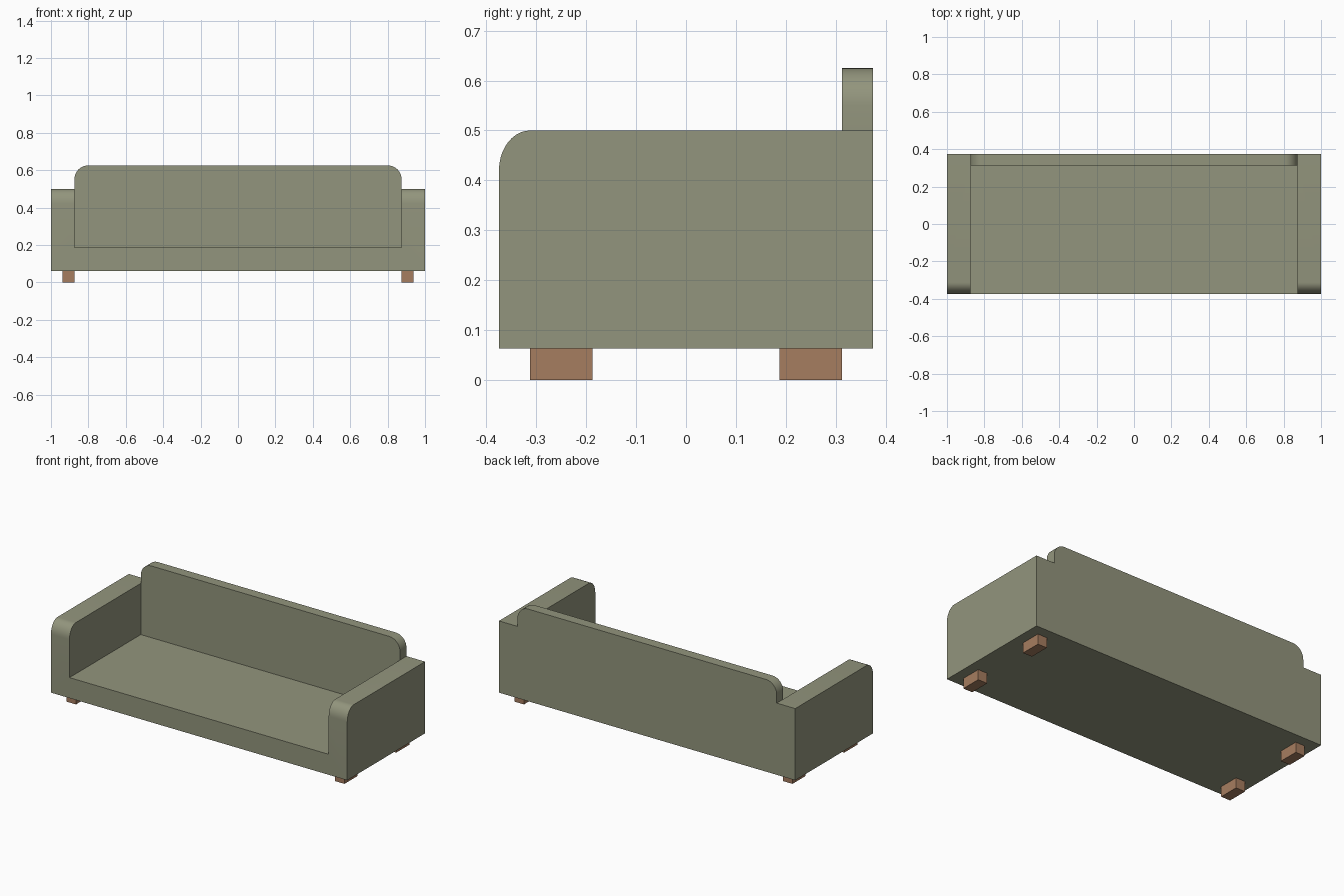
import bpy, bmesh, math
from mathutils import Vector

if "Cube" in bpy.data.objects:
    bpy.data.objects.remove(bpy.data.objects["Cube"])


def material(name, rgb):
    m = bpy.data.materials.new(name)
    m.diffuse_color = (*rgb, 1)
    m.use_nodes = True
    m.node_tree.nodes["Principled BSDF"].inputs["Base Color"].default_value = m.diffuse_color
    return m


fabric = material("olive_fabric", (0.29, 0.30, 0.205))
wood = material("wood", (0.38, 0.205, 0.115))


def prism(name, points, direction, mat):
    """Closed solid made by extruding a flat outline along a vector."""
    bm = bmesh.new()
    face = bm.faces.new([bm.verts.new(p) for p in points])
    ext = bmesh.ops.extrude_face_region(bm, geom=[face])
    moved = [v for v in ext["geom"] if isinstance(v, bmesh.types.BMVert)]
    bmesh.ops.translate(bm, verts=moved, vec=Vector(direction))
    bmesh.ops.recalc_face_normals(bm, faces=bm.faces)
    me = bpy.data.meshes.new(name)
    bm.to_mesh(me)
    bm.free()
    me.materials.append(mat)
    ob = bpy.data.objects.new(name, me)
    bpy.context.collection.objects.link(ob)
    return ob


def box(name, x0, x1, y0, y1, z0, z1, mat):
    outline = [(x0, y0, z0), (x1, y0, z0), (x1, y1, z0), (x0, y1, z0)]
    return prism(name, outline, (0, 0, z1 - z0), mat)


def arc(cx, cz, rx, rz, a0, a1, n=10):
    angles = [math.radians(a0 + (a1 - a0) * i / n) for i in range(n + 1)]
    return [(cx + rx * math.cos(a), cz + rz * math.sin(a)) for a in angles]


def combine(ob, tool, operation):
    mod = ob.modifiers.new(operation.lower(), 'BOOLEAN')
    mod.operation = operation
    mod.solver = 'EXACT'
    mod.object = tool
    bpy.context.view_layer.objects.active = ob
    bpy.ops.object.modifier_apply(modifier=mod.name)
    bpy.data.objects.remove(tool)


# Body: arm side profile with rounded front, extruded across the full width
side = [(0.375, 0.0625), (0.375, 0.5)] + arc(-0.3125, 0.42, 0.0625, 0.08, 90, 180) + [(-0.375, 0.0625)]
body = prism("sofa_body", [(-1, y, z) for y, z in side], (2, 0, 0), fabric)

# Seat well between the arms
well = box("seat_well", -0.875, 0.875, -0.6, 0.3125, 0.1875, 0.9, fabric)
combine(body, well, 'DIFFERENCE')

# Backrest with rounded top corners
rest = ([(-0.875, 0.1875), (0.875, 0.1875)]
        + arc(0.803, 0.55, 0.072, 0.075, 0, 90)
        + arc(-0.803, 0.55, 0.072, 0.075, 90, 180))
back = prism("backrest", [(x, 0.3125, z) for x, z in rest], (0, 0.0625, 0), fabric)
combine(body, back, 'UNION')

bpy.ops.object.select_all(action='DESELECT')
body.select_set(True)
bpy.context.view_layer.objects.active = body
bpy.ops.object.shade_smooth_by_angle(angle=math.radians(30))

# Four block legs
for sx, xname in ((-1, "left"), (1, "right")):
    for sy, yname in ((-1, "front"), (1, "back")):
        x0, x1 = sorted((sx * 0.875, sx * 0.9375))
        y0, y1 = sorted((sy * 0.1875, sy * 0.3125))
        box(f"{yname}_{xname}_leg", x0, x1, y0, y1, 0, 0.0625, wood)
